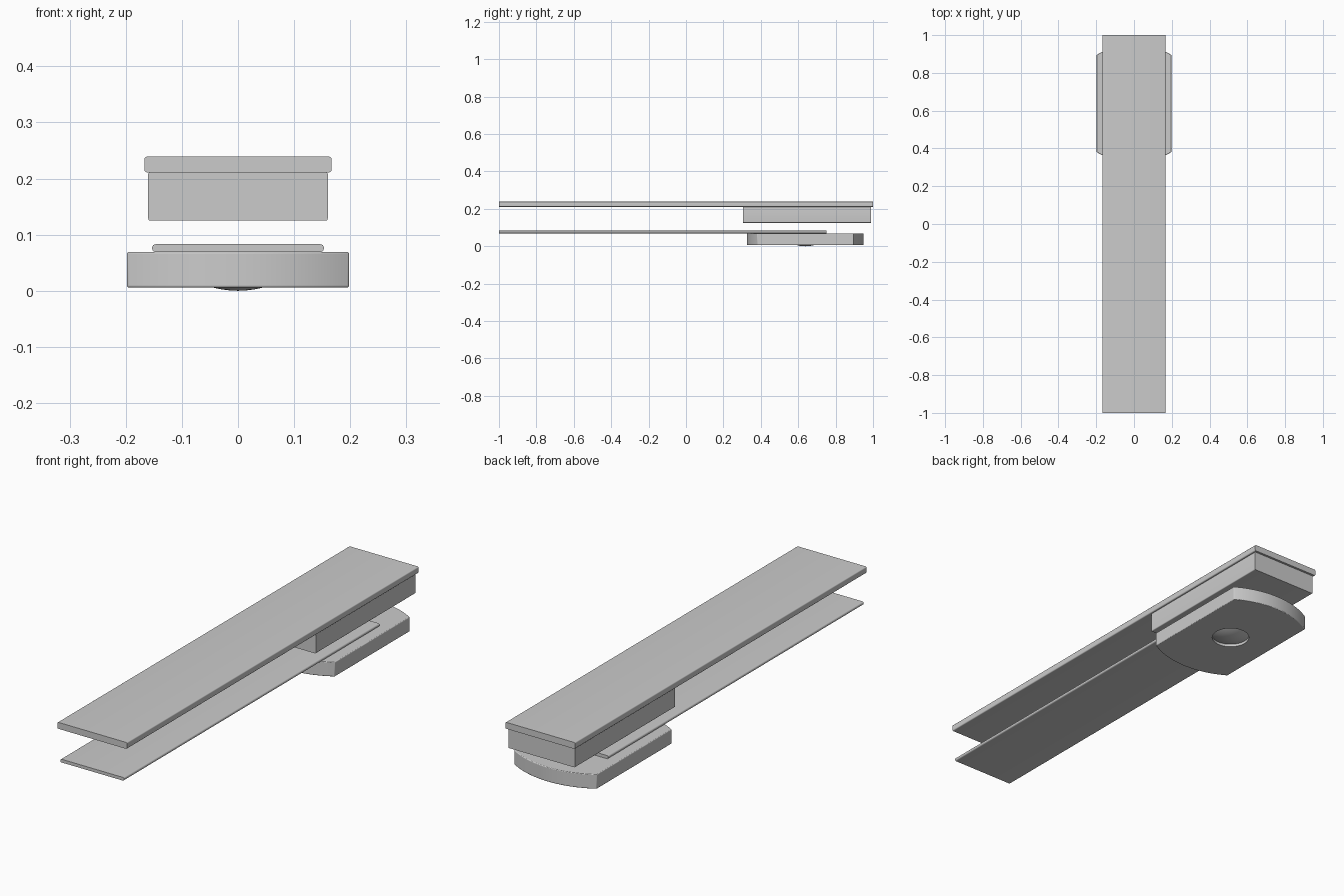
import bpy, bmesh, math

if "Cube" in bpy.data.objects:
    bpy.data.objects.remove(bpy.data.objects["Cube"])


def finish(obj):
    bpy.ops.object.select_all(action='DESELECT')
    obj.select_set(True)
    bpy.context.view_layer.objects.active = obj
    bpy.ops.object.shade_smooth_by_angle(angle=math.radians(35))


def prism(name, outline, axis, a, b):
    """Extrude a closed 2D outline: axis 'Z' takes (x, y), axis 'Y' takes (x, z)."""
    bm = bmesh.new()
    place = (lambda p, t: (p[0], p[1], t)) if axis == 'Z' else (lambda p, t: (p[0], t, p[1]))
    low = [bm.verts.new(place(p, a)) for p in outline]
    high = [bm.verts.new(place(p, b)) for p in outline]
    bm.faces.new(low)
    bm.faces.new(high)
    n = len(outline)
    for i in range(n):
        j = (i + 1) % n
        bm.faces.new((low[i], low[j], high[j], high[i]))
    bmesh.ops.recalc_face_normals(bm, faces=bm.faces)
    mesh = bpy.data.meshes.new(name)
    bm.to_mesh(mesh)
    bm.free()
    obj = bpy.data.objects.new(name, mesh)
    bpy.context.collection.objects.link(obj)
    return obj


def rounded_rect(half_w, z0, z1, r, steps=6):
    pts = []
    corners = [(half_w - r, z1 - r), (-half_w + r, z1 - r),
               (-half_w + r, z0 + r), (half_w - r, z0 + r)]
    for k, (cx, cz) in enumerate(corners):
        for s in range(steps + 1):
            t = math.pi / 2 * (k + s / steps)
            pts.append((cx + r * math.cos(t), cz + r * math.sin(t)))
    return pts


def add_bevel(obj, width):
    mod = obj.modifiers.new("soft_edges", 'BEVEL')
    mod.width = width
    mod.segments = 3
    mod.limit_method = 'ANGLE'
    mod.angle_limit = math.radians(35)


# Long upper strap, edges rounded along its length
finish(prism("upper_strap", rounded_rect(0.167, 0.211, 0.239, 0.005), 'Y', -1, 1))

# Block under the back end of the upper strap
finish(prism("upper_block", rounded_rect(0.16, 0.125, 0.2115, 0.004), 'Y', 0.305, 0.99))

# Thin lower strap with fully rounded sides
finish(prism("lower_strap", rounded_rect(0.153, 0.069, 0.083, 0.0065), 'Y', -1, 0.752))

# Base pad: straight sides, bowed ends
MID_Y, HALF_W, HALF_L, SAG = 0.638, 0.198, 0.312, 0.055
R = (HALF_W ** 2 + SAG ** 2) / (2 * SAG)
spread = math.asin(HALF_W / R)
outline = []
for side in (1, -1):
    for i in range(25):
        t = spread * (1 - i / 12)
        outline.append((side * R * math.sin(t),
                        MID_Y + side * (HALF_L - R + R * math.cos(t))))
base = prism("base_pad", outline, 'Z', 0.006, 0.069)
add_bevel(base, 0.003)

# Round recess in the underside of the base
bpy.ops.mesh.primitive_cylinder_add(vertices=48, radius=0.078, depth=0.03,
                                    location=(0, MID_Y, 0.004))
cutter = bpy.context.object
cutter.name = "recess_cutter"
cutter.hide_render = True
cutter.hide_set(True)
cut = base.modifiers.new("recess", 'BOOLEAN')
cut.operation = 'DIFFERENCE'
cut.solver = 'EXACT'
cut.object = cutter
finish(base)

# Shallow domed button in the recess
bm = bmesh.new()
profile = [(0.0, 0.0)] + [(0.078 * i / 8, 0.018 * (i / 8) ** 2) for i in range(1, 9)]
verts = [bm.verts.new((r, 0, z)) for r, z in profile]
edges = [bm.edges.new(p) for p in zip(verts, verts[1:])]
bmesh.ops.spin(bm, geom=verts + edges, cent=(0, 0, 0), axis=(0, 0, 1),
               angle=2 * math.pi, steps=48)
bmesh.ops.remove_doubles(bm, verts=bm.verts, dist=1e-5)
bmesh.ops.recalc_face_normals(bm, faces=bm.faces)
if sum(f.normal.z for f in bm.faces) > 0:
    bmesh.ops.reverse_faces(bm, faces=bm.faces)
mesh = bpy.data.meshes.new("button")
bm.to_mesh(mesh)
bm.free()
button = bpy.data.objects.new("button", mesh)
button.location = (0, MID_Y, 0)
bpy.context.collection.objects.link(button)
finish(button)
